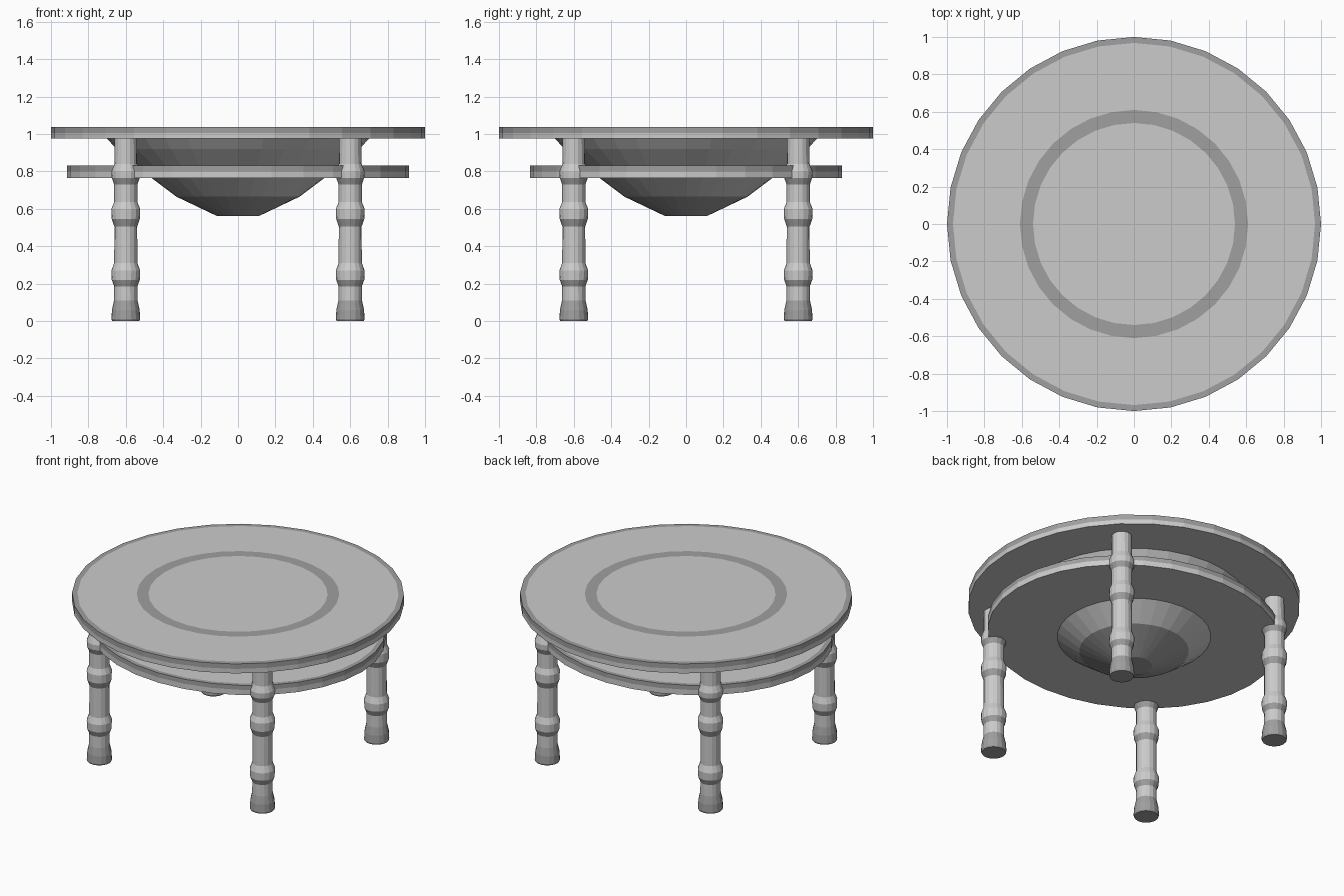
import bpy, bmesh
from math import cos, sin, tau

if "Cube" in bpy.data.objects:
    bpy.data.objects.remove(bpy.data.objects["Cube"])

dark = bpy.data.materials.new("dark_wood")
dark.diffuse_color = (0.35, 0.35, 0.35, 1)
dark.use_nodes = True
dark.node_tree.nodes["Principled BSDF"].inputs["Base Color"].default_value = dark.diffuse_color
light = bpy.data.materials.new("light_wood")
light.diffuse_color = (0.8, 0.8, 0.8, 1)
light.use_nodes = True
light.node_tree.nodes["Principled BSDF"].inputs["Base Color"].default_value = light.diffuse_color


def lathe(name, profile, sides, dark_bands=(), loc=(0, 0, 0), scale=(1, 1)):
    """Spin (radius, z) points, listed bottom to top; cap both ends."""
    bm = bmesh.new()
    rings = [[bm.verts.new((r * scale[0] * cos(tau * i / sides),
                            r * scale[1] * sin(tau * i / sides), z))
              for i in range(sides)] for r, z in profile]
    for b, (lo, hi) in enumerate(zip(rings, rings[1:])):
        for i in range(sides):
            j = (i + 1) % sides
            f = bm.faces.new((lo[i], lo[j], hi[j], hi[i]))
            f.material_index = int(b in dark_bands)
    base = bm.faces.new(rings[0][::-1])
    base.material_index = int("base" in dark_bands)
    bm.faces.new(rings[-1])
    mesh = bpy.data.meshes.new(name)
    bm.to_mesh(mesh)
    bm.free()
    mesh.materials.append(light)
    mesh.materials.append(dark)
    ob = bpy.data.objects.new(name, mesh)
    ob.location = loc
    bpy.context.collection.objects.link(ob)
    return ob


# Round top: plain board, dark upper rim, inlaid dark ring
lathe("table_top", [(1, 0.975), (1, 1.005), (1, 1.038), (0.968, 1.038),
                    (0.61, 1.038), (0.54, 1.038)], 32, (1, 2, 4))

# Slightly oval lower shelf with the same dark rim
lathe("lower_shelf", [(1, 0.765), (1, 0.80), (1, 0.83), (0.968, 0.83)],
      32, (1, 2), scale=(0.915, 0.833))

# Bowl hanging below the top and through the shelf
lathe("bowl", [(0.11, 0.56), (0.33, 0.665), (0.51, 0.80), (0.65, 0.92),
               (0.705, 0.98)], 32, ("base", 0))

# Turned legs
leg = [(0.073, 0), (0.077, 0.01), (0.074, 0.06), (0.063, 0.11), (0.062, 0.185),
       (0.075, 0.22), (0.077, 0.27), (0.062, 0.31), (0.061, 0.505),
       (0.075, 0.545), (0.077, 0.60), (0.062, 0.635), (0.062, 0.73),
       (0.075, 0.765), (0.077, 0.80), (0.061, 0.84), (0.06, 0.985)]
for ny, y in (("front", -0.6), ("back", 0.6)):
    for nx, x in (("left", -0.6), ("right", 0.6)):
        lathe(f"{ny}_{nx}_leg", leg, 16, ("base", 0, 1, 2, 4, 8, 12), (x, y, 0))
